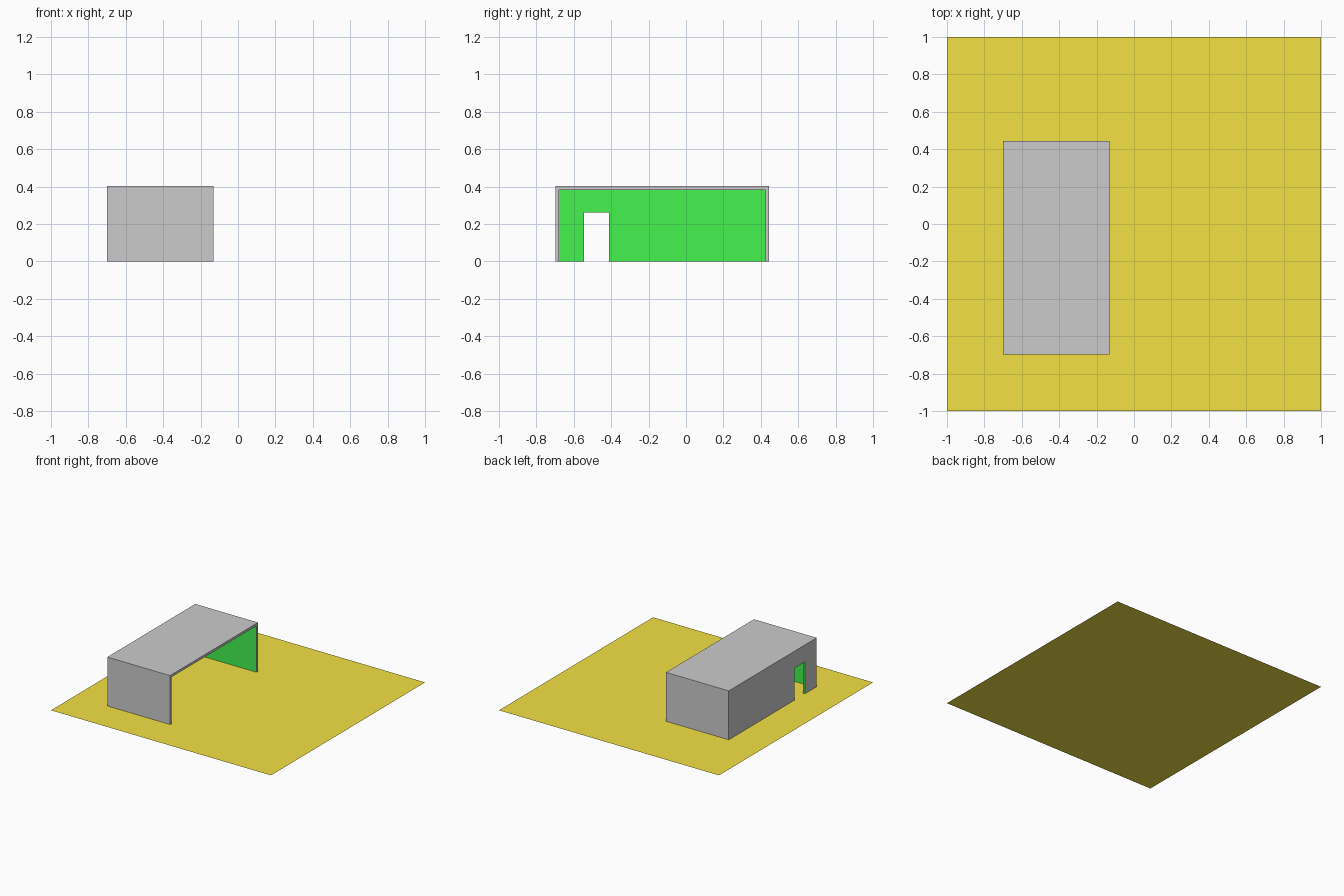
import bpy, bmesh

if "Cube" in bpy.data.objects:
    bpy.data.objects.remove(bpy.data.objects["Cube"])


def material(name, rgb):
    m = bpy.data.materials.new(name)
    m.diffuse_color = (*rgb, 1)
    m.use_nodes = True
    m.node_tree.nodes["Principled BSDF"].inputs["Base Color"].default_value = m.diffuse_color
    return m


def add_object(name, bm, mats):
    me = bpy.data.meshes.new(name)
    bm.to_mesh(me)
    bm.free()
    for m in mats:
        me.materials.append(m)
    ob = bpy.data.objects.new(name, me)
    bpy.context.collection.objects.link(ob)
    return ob


sand = material("sand", (0.9, 0.755, 0.06))
green = material("green_lining", (0.06, 0.9, 0.08))
grey = material("grey_wall", (0.8, 0.8, 0.8))

# Flat square ground
bm = bmesh.new()
bmesh.ops.create_grid(bm, x_segments=1, y_segments=1, size=1)
add_object("ground_plate", bm, [sand])

# Hall: arches standing on the ground, lofted in a closed sequence
X_BACK, X_INNER, X_OPEN = -0.70, -0.68, -0.13
outer = (-0.697, 0.445, 0.402)
inner = (-0.679, 0.426, 0.382)
door = (-0.545, -0.411, 0.262)

bm = bmesh.new()


def arch(x, size):
    y0, y1, h = size
    return [bm.verts.new((x, y, z)) for y, z in ((y0, 0), (y0, h), (y1, h), (y1, 0))]


arches = [arch(X_BACK, outer), arch(X_OPEN, outer), arch(X_OPEN, inner),
          arch(X_INNER, inner), arch(X_INNER, door), arch(X_BACK, door)]
# outer skin, open rim, inner lining, inner back wall, door reveal, outer back wall
slots = [0, 0, 1, 1, 1, 0]
for k, slot in enumerate(slots):
    a, b = arches[k], arches[(k + 1) % len(arches)]
    for i in range(3):
        f = bm.faces.new((a[i], b[i], b[i + 1], a[i + 1]))
        f.material_index = slot
add_object("open_sided_hall", bm, [grey, green])
